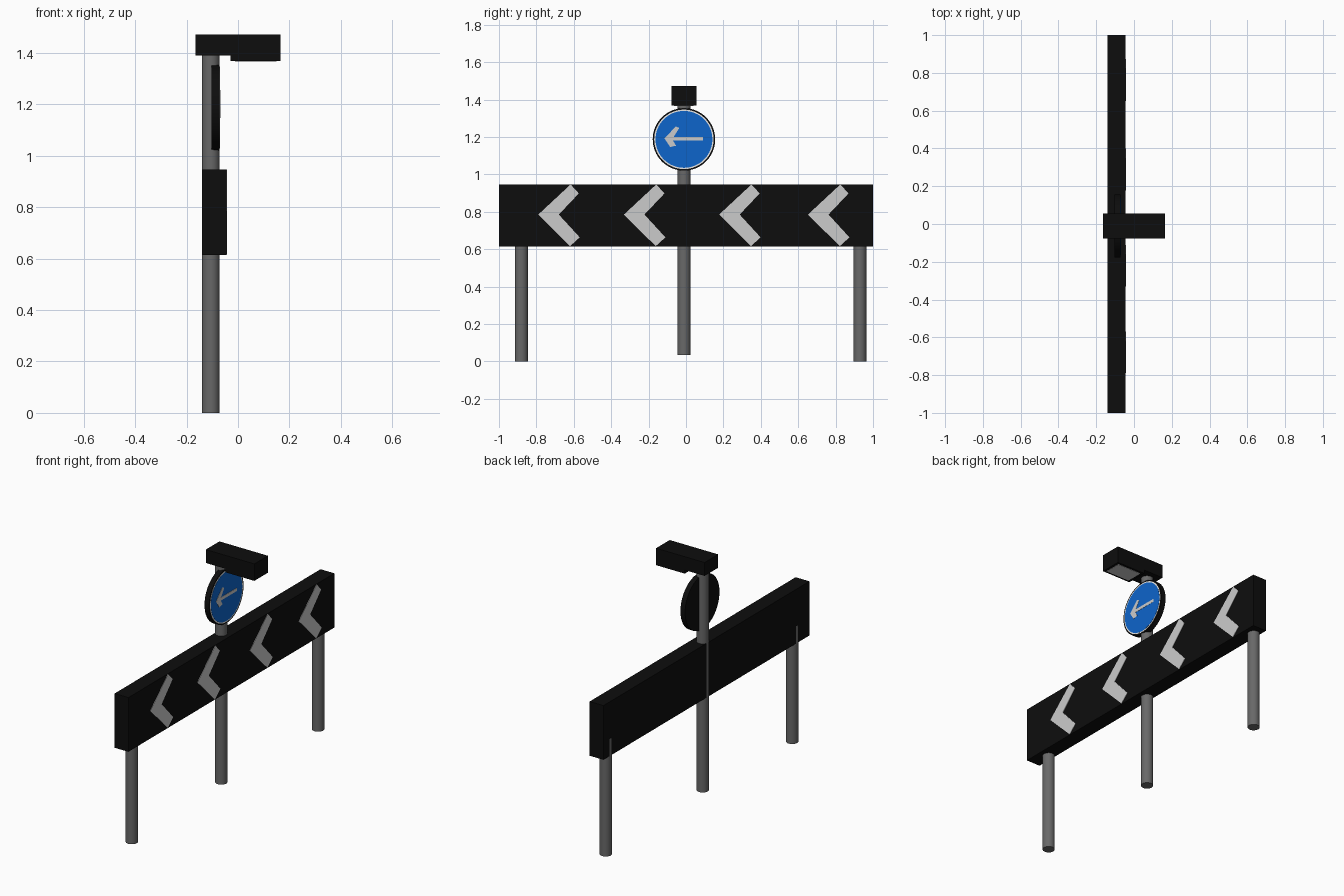
import bpy, bmesh, math
from mathutils import Matrix

cube = bpy.data.objects.get("Cube")
if cube:
    bpy.data.objects.remove(cube, do_unlink=True)


def material(name, rgb):
    m = bpy.data.materials.new(name)
    m.use_nodes = True
    m.diffuse_color = (*rgb, 1)
    bsdf = next(n for n in m.node_tree.nodes if n.type == 'BSDF_PRINCIPLED')
    bsdf.inputs["Base Color"].default_value = (*rgb, 1)
    return m


BLACK = material("black", (0.004, 0.004, 0.004))
STEEL = material("steel grey", (0.14, 0.14, 0.14))
PALE = material("pale grey", (0.6, 0.6, 0.6))
WHITE = material("white", (0.85, 0.85, 0.85))
BLUE = material("sign blue", (0.004, 0.13, 0.6))


def finish(name, bm, mat):
    bmesh.ops.recalc_face_normals(bm, faces=bm.faces)
    me = bpy.data.meshes.new(name)
    bm.to_mesh(me)
    bm.free()
    me.materials.append(mat)
    ob = bpy.data.objects.new(name, me)
    bpy.context.collection.objects.link(ob)
    return ob


def prism(name, points, direction, mat):
    """Extrude a flat outline along a direction."""
    bm = bmesh.new()
    face = bm.faces.new([bm.verts.new(p) for p in points])
    ext = bmesh.ops.extrude_face_region(bm, geom=[face], use_keep_orig=True)
    top = [v for v in ext["geom"] if isinstance(v, bmesh.types.BMVert)]
    bmesh.ops.translate(bm, verts=top, vec=direction)
    return finish(name, bm, mat)


def box(name, x, y, z, mat):
    outline = [(x[0], y[0], z[0]), (x[1], y[0], z[0]), (x[1], y[1], z[0]), (x[0], y[1], z[0])]
    return prism(name, outline, (0, 0, z[1] - z[0]), mat)


def cylinder(name, radius, depth, centre, mat, segments, along_x=False):
    bm = bmesh.new()
    mx = Matrix.Translation(centre)
    if along_x:
        mx = mx @ Matrix.Rotation(math.pi / 2, 4, 'Y')
    bmesh.ops.create_cone(bm, cap_ends=True, segments=segments, radius1=radius,
                          radius2=radius, depth=depth, matrix=mx)
    ob = finish(name, bm, mat)
    bpy.ops.object.select_all(action='DESELECT')
    ob.select_set(True)
    bpy.context.view_layer.objects.active = ob
    bpy.ops.object.shade_smooth_by_angle(angle=math.radians(40))
    return ob


MID = -0.011       # centre line of the middle post
POST_X = -0.106

# Posts
for name, y, low, high in (("near_post", -0.88, 0, 0.72),
                           ("middle_post", MID, 0.034, 1.4),
                           ("far_post", 0.93, 0, 0.72)):
    cylinder(name, 0.0345, high - low, (POST_X, y, (low + high) / 2), STEEL, 32)

# Board with four chevrons
FACE = -0.045
box("board", (-0.139, FACE), (-1, 1), (0.614, 0.947), BLACK)
chevron = [(0, 0.785), (0.173, 0.946), (0.217, 0.898), (0.11, 0.785), (0.222, 0.663), (0.17, 0.616)]
for i, tip in enumerate((-0.79, -0.332, 0.177, 0.652)):
    prism(f"chevron_{i + 1}", [(FACE - 0.001, tip + y, z) for y, z in chevron],
          (0.003, 0, 0), PALE)

# Round sign: backing plate, white ring, blue face, arrow
SIGN_Z = 1.187
for name, r, back, front, mat in (("sign_plate", 0.167, -0.103, -0.0715, BLACK),
                                  ("sign_ring", 0.159, -0.073, -0.0705, WHITE),
                                  ("sign_face", 0.152, -0.072, -0.0695, BLUE)):
    cylinder(name, r, front - back, ((front + back) / 2, MID, SIGN_Z), mat, 64, True)
arrow = [(-0.115, 1.192), (-0.055, 1.256), (-0.036, 1.248), (-0.066, 1.2), (0.09, 1.2),
         (0.09, 1.181), (-0.07, 1.181), (-0.053, 1.153), (-0.085, 1.146)]
prism("sign_arrow", [(-0.071, y, z) for y, z in arrow], (0.0027, 0, 0), PALE)

# Lamp head with a deeper front half, and its light panel underneath
Y0, Y1 = -0.077, 0.055
head = [(-0.165, 1.39), (-0.03, 1.39), (-0.03, 1.368), (0.165, 1.368), (0.165, 1.472), (-0.165, 1.472)]
prism("lamp_head", [(x, Y0, z) for x, z in head], (0, Y1 - Y0, 0), BLACK)
box("lamp_panel", (-0.012, 0.15), (Y0 + 0.014, Y1 - 0.014), (1.366, 1.37), PALE)
